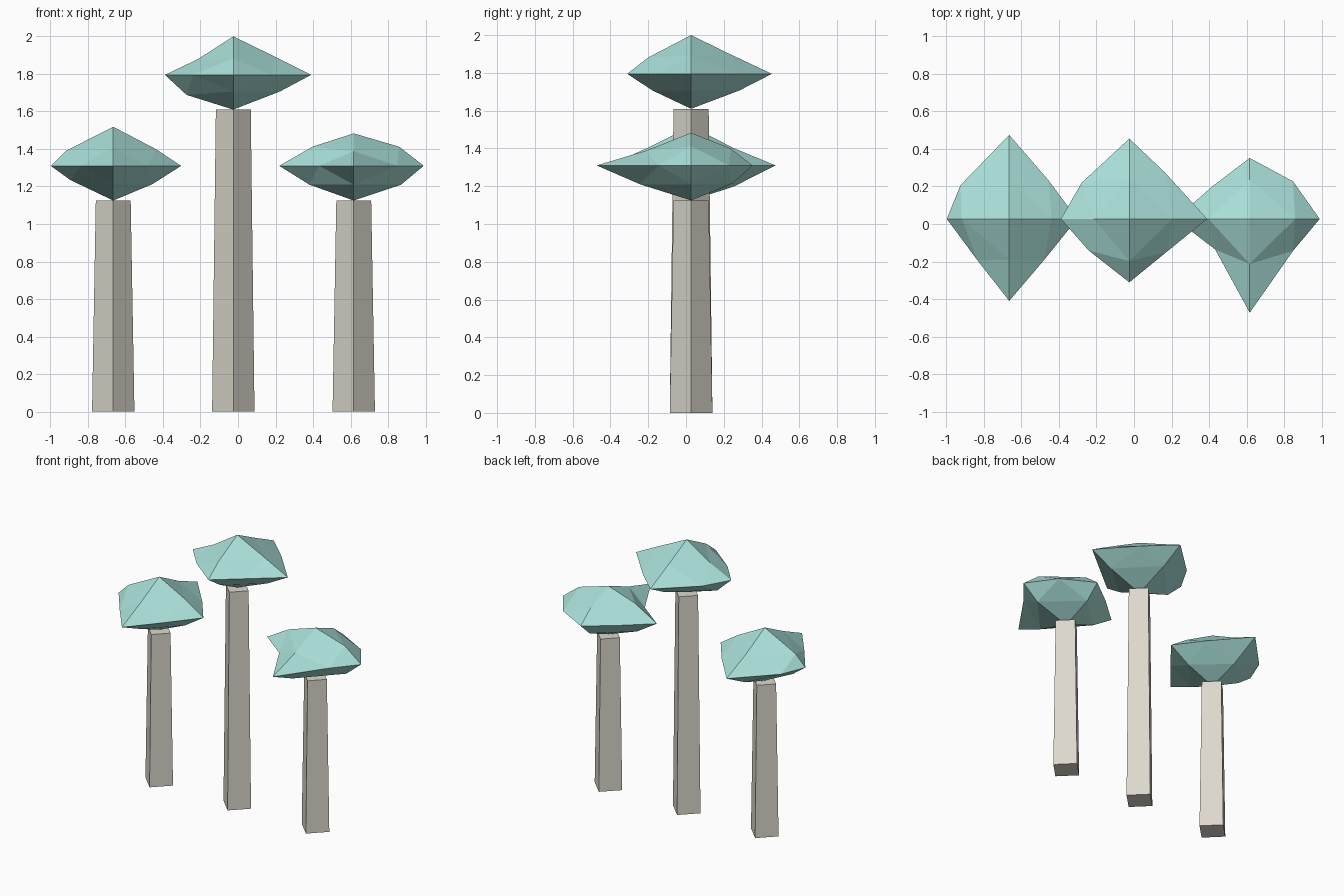
import bpy, bmesh
from mathutils import Vector
from itertools import product

if "Cube" in bpy.data.objects:
    bpy.data.objects.remove(bpy.data.objects["Cube"])


def material(name, colour):
    m = bpy.data.materials.new(name)
    m.diffuse_color = (*colour, 1)
    m.use_nodes = True
    m.node_tree.nodes["Principled BSDF"].inputs["Base Color"].default_value = m.diffuse_color
    return m


LEAF = material("teal_leaf", (0.40, 0.74, 0.69))
BARK = material("pale_trunk", (0.72, 0.69, 0.61))
CY = 0.027


def finish(bm, name, mat):
    bmesh.ops.recalc_face_normals(bm, faces=bm.faces)
    me = bpy.data.meshes.new(name)
    bm.to_mesh(me)
    bm.free()
    me.materials.append(mat)
    ob = bpy.data.objects.new(name, me)
    bpy.context.collection.objects.link(ob)
    return ob


# Tapered four-sided trunk, corners on the axes
def trunk(name, x, height):
    bm = bmesh.new()
    bmesh.ops.create_cone(bm, cap_ends=True, segments=4,
                          radius1=0.113, radius2=0.093, depth=height)
    ob = finish(bm, name, BARK)
    ob.location = (x, CY, height / 2)


# Crown: octahedron split once, with uneven tips and edge midpoints.
# tips: left, right, front, back, bottom, top distances
# ring: (x, y) of midpoints; side: (x, z); depth: (y, z)
def crown(name, centre, tips, ring, side, depth):
    bm = bmesh.new()
    pts = {}

    def add(key, co):
        pts[key] = bm.verts.new(Vector(centre) + Vector(co))

    for i, d in enumerate(tips):
        s = (-1, 1)[i % 2]
        key, co = [0, 0, 0], [0, 0, 0]
        key[i // 2], co[i // 2] = s, s * d
        add(tuple(key), co)
    for (a, b), mids in (((0, 1), ring), ((0, 2), side), ((1, 2), depth)):
        for (sa, sb), (u, v) in zip(product((-1, 1), repeat=2), mids):
            key, co = [0, 0, 0], [0, 0, 0]
            key[a], key[b] = sa, sb
            co[a], co[b] = sa * u, sb * v
            add(tuple(key), co)
    # four triangles in each octant
    for x, y, z in product((-1, 1), repeat=3):
        px, py, pz = (x, 0, 0), (0, y, 0), (0, 0, z)
        xy, xz, yz = (x, y, 0), (x, 0, z), (0, y, z)
        for tri in ((px, xy, xz), (py, yz, xy), (pz, xz, yz), (xy, yz, xz)):
            bm.faces.new([pts[k] for k in tri])
    finish(bm, name, LEAF)


# Midpoint order: (-,-), (-,+), (+,-), (+,+)
trunk("left_trunk", -0.665, 1.125)
crown("left_crown", (-0.665, CY, 1.31),
      (0.333, 0.362, 0.437, 0.448, 0.185, 0.208),
      [(0.17, 0.22), (0.26, 0.18), (0.185, 0.22), (0.21, 0.205)],
      [(0.23, 0.075), (0.253, 0.08), (0.21, 0.097), (0.226, 0.09)],
      [(0.22, 0.095), (0.215, 0.10), (0.225, 0.112), (0.225, 0.092)])

trunk("middle_trunk", -0.025, 1.61)
crown("middle_crown", (-0.025, CY, 1.795),
      (0.365, 0.415, 0.338, 0.428, 0.185, 0.205),
      [(0.217, 0.168), (0.254, 0.193), (0.20, 0.175), (0.188, 0.25)],
      [(0.249, 0.107), (0.19, 0.083), (0.25, 0.088), (0.23, 0.093)],
      [(0.205, 0.088), (0.225, 0.088), (0.256, 0.088), (0.215, 0.10)])

trunk("right_trunk", 0.617, 1.125)
crown("right_crown", (0.617, CY, 1.31),
      (0.397, 0.373, 0.5, 0.325, 0.185, 0.173),
      [(0.184, 0.163), (0.20, 0.173), (0.231, 0.17), (0.231, 0.20)],
      [(0.237, 0.10), (0.22, 0.102), (0.253, 0.10), (0.242, 0.102)],
      [(0.27, 0.10), (0.24, 0.078), (0.22, 0.095), (0.21, 0.09)])
